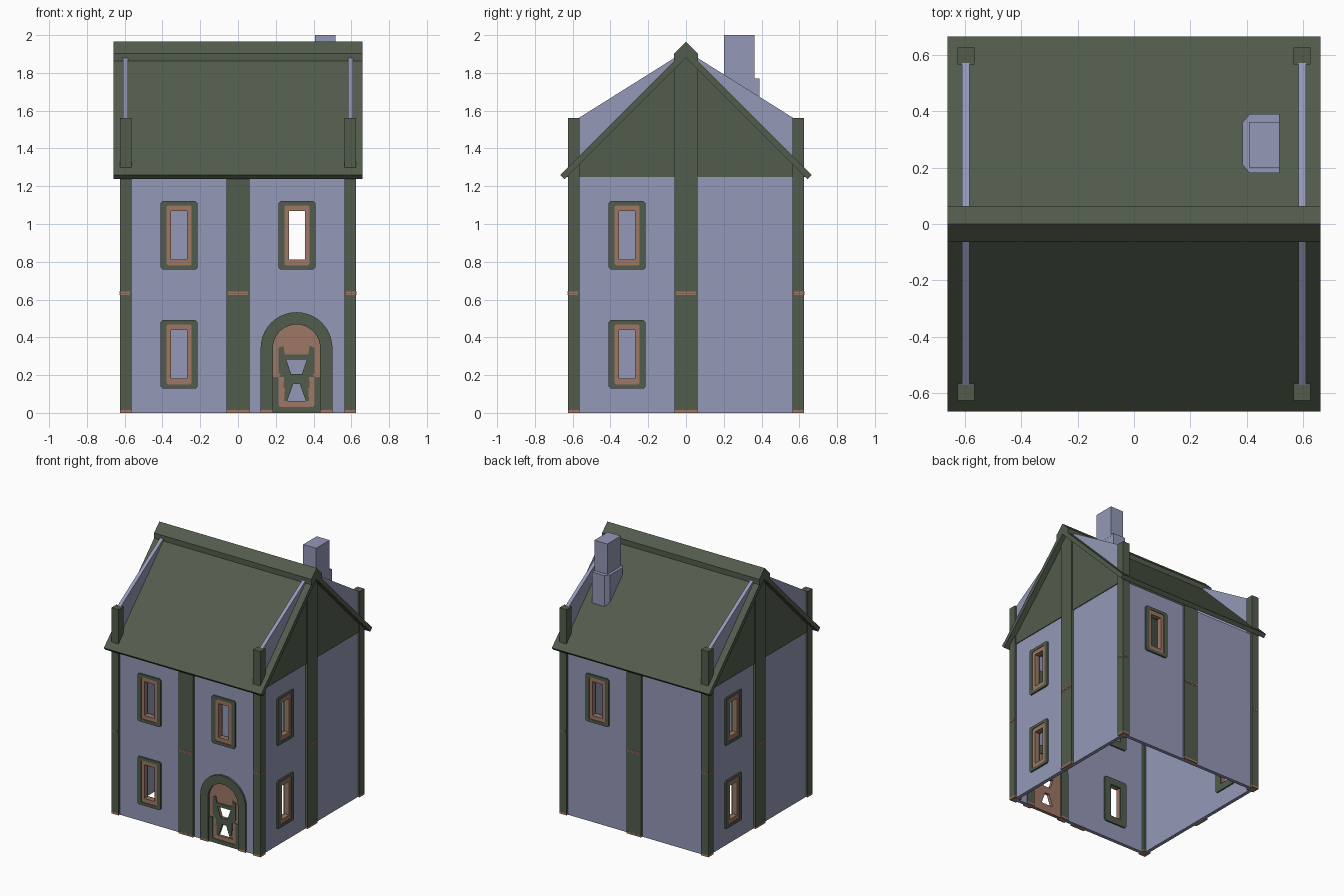
import bpy, bmesh, math

if "Cube" in bpy.data.objects:
    bpy.data.objects.remove(bpy.data.objects["Cube"])


def material(name, rgb):
    m = bpy.data.materials.new(name)
    lin = [(c / 255 / 12.92) if c < 10 else ((c / 255 + 0.055) / 1.055) ** 2.4 for c in rgb]
    m.diffuse_color = (*lin, 1)
    m.use_nodes = True
    m.node_tree.nodes["Principled BSDF"].inputs["Base Color"].default_value = m.diffuse_color
    return m


GREEN = material("dark green timber", (82, 92, 76))
PURPLE = material("lavender wall", (148, 152, 183))
TAN = material("stone band", (158, 153, 143))
RED = material("terracotta", (158, 119, 101))
BANDS = [0.28, 0.49, 0.90, 1.11, 1.53, 1.74]


def prism(name, loops, axis, lo, hi, mat):
    """Extrude filled 2D outlines (inner loops are holes) along an axis; mat None = striped wall."""
    cu = bpy.data.curves.new("profile", 'CURVE')
    cu.dimensions, cu.fill_mode, cu.extrude = '2D', 'BOTH', 0.5
    for loop in loops:
        s = cu.splines.new('POLY')
        s.points.add(len(loop) - 1)
        for p, (u, v) in zip(s.points, loop):
            p.co = (u, v, 0, 1)
        s.use_cyclic_u = True
    tmp = bpy.data.objects.new("profile", cu)
    bpy.context.collection.objects.link(tmp)
    dg = bpy.context.evaluated_depsgraph_get()
    me = bpy.data.meshes.new_from_object(tmp.evaluated_get(dg))
    bpy.data.objects.remove(tmp)
    bpy.data.curves.remove(cu)
    bm = bmesh.new()
    bm.from_mesh(me)
    for v in bm.verts:
        a, b, w = v.co.x, v.co.y, (lo if v.co.z < 0 else hi)
        v.co = {'x': (w, a, b), 'y': (a, w, b), 'z': (a, b, w)}[axis]
    bmesh.ops.remove_doubles(bm, verts=bm.verts, dist=1e-5)
    if mat is None:
        for z in BANDS:
            bmesh.ops.bisect_plane(bm, geom=bm.verts[:] + bm.edges[:] + bm.faces[:],
                                   plane_co=(0, 0, z), plane_no=(0, 0, 1))
    bmesh.ops.recalc_face_normals(bm, faces=bm.faces)
    for f in bm.faces:
        f.smooth = False
        z = f.calc_center_median().z
        f.material_index = sum(z > b for b in BANDS) % 2 if mat is None else 0
    bm.to_mesh(me)
    bm.free()
    me.materials.clear()
    for m in ([PURPLE, TAN] if mat is None else [mat]):
        me.materials.append(m)
    me.name = name
    ob = bpy.data.objects.new(name, me)
    bpy.context.collection.objects.link(ob)
    return ob


def rect(u, v, hu, hv, c=0.0):
    """Centred rectangle, optionally with chamfered corners."""
    if not c:
        return [(u - hu, v - hv), (u + hu, v - hv), (u + hu, v + hv), (u - hu, v + hv)]
    return [(u - hu + c, v - hv), (u + hu - c, v - hv), (u + hu, v - hv + c), (u + hu, v + hv - c),
            (u + hu - c, v + hv), (u - hu + c, v + hv), (u - hu, v + hv - c), (u - hu, v - hv + c)]


def box(name, x, y, z, mat):
    return prism(name, [[(x[0], y[0]), (x[1], y[0]), (x[1], y[1]), (x[0], y[1])]],
                 'z', z[0], z[1], mat)


def arch(cx, r, spring, n=20):
    pts = [(cx + r * math.cos(math.pi * i / n), spring + r * math.sin(math.pi * i / n))
           for i in range(n + 1)]
    return pts


# windows: wall name -> list of (position along wall, centre height)
UP, DOWN, W, DX = 0.94, 0.31, 0.312, 0.31
WINDOWS = {"front": [(-W, UP), (-W, DOWN), (W, UP)], "back": [(W, UP)],
           "left": [(W, UP), (W, DOWN)], "right": [(-W, UP), (-W, DOWN)]}
SIDES = {"front": ('y', -1), "back": ('y', 1), "left": ('x', -1), "right": ('x', 1)}

for side, (axis, s) in SIDES.items():
    # striped walls, the gable ends rising into parapets
    if side == "front":
        outline = [(-0.6, 0), (DX - 0.13, 0), (DX - 0.13, 0.475), (DX + 0.13, 0.475),
                   (DX + 0.13, 0), (0.6, 0), (0.6, 1.25), (-0.6, 1.25)]
    elif side == "back":
        outline = [(-0.6, 0), (0.6, 0), (0.6, 1.25), (-0.6, 1.25)]
    else:
        outline = [(-0.57, 0), (0.57, 0), (0.57, 1.56), (0.06, 1.88), (-0.06, 1.88), (-0.57, 1.56)]
    holes = [rect(u, z, 0.08, 0.168) for u, z in WINDOWS[side]]
    prism(side + "_wall", [outline] + holes, axis, s * 0.583, s * 0.61, None)
    # window frames
    for i, (u, z) in enumerate(WINDOWS[side]):
        n = f"{side}_window_{i}"
        prism(n + "_frame", [rect(u, z, 0.0975, 0.181, 0.01), rect(u, z, 0.067, 0.159, 0.008)],
              axis, s * 0.585, s * 0.622, GREEN)
        prism(n + "_casing", [rect(u, z, 0.067, 0.159, 0.008), rect(u, z, 0.042, 0.128)],
              axis, s * 0.585, s * 0.617, RED)
        prism(n + "_inner_frame", [rect(u, z, 0.0975, 0.181, 0.01), rect(u, z, 0.042, 0.128)],
              axis, s * 0.572, s * 0.585, GREEN)
    # middle post with terracotta foot and bands
    top = 1.25 if axis == 'y' else 1.88
    prism(side + "_middle_post", [rect(0, (top + 0.015) / 2, 0.06, (top - 0.015) / 2)],
          axis, s * 0.59, s * 0.625, GREEN)
    prism(side + "_middle_post_foot", [rect(0, 0.0075, 0.06, 0.0075)], axis, s * 0.585, s * 0.626, RED)
    for z in (0.628, 0.639):
        prism(side + "_middle_post_band", [rect(0, z, 0.053, 0.0035)], axis, s * 0.6, s * 0.627, RED)

# corner posts
for sx in (-1, 1):
    for sy in (-1, 1):
        xs, ys = (sx * 0.565, sx * 0.625), (sy * 0.565, sy * 0.625)
        box("corner_post", xs, ys, (0.015, 1.56), GREEN)
        box("corner_post_foot", xs, ys, (0, 0.015), RED)
        for z in (0.628, 0.639):
            box("corner_post_band", (sx * 0.571, sx * 0.619), (sy * 0.57, sy * 0.627),
                (z - 0.0035, z + 0.0035), RED)
            box("corner_post_band", (sx * 0.57, sx * 0.627), (sy * 0.571, sy * 0.619),
                (z - 0.0035, z + 0.0035), RED)
    # gable boarding under the roof ends
    prism("gable", [[(-0.635, 1.25), (0.635, 1.25), (0, 1.885)]], 'x', sx * 0.6, sx * 0.616, GREEN)

# roof and ridge cap
prism("roof", [[(0.665, 1.26), (0, 1.925), (-0.665, 1.26), (-0.6425, 1.2375),
                (0, 1.88), (0.6425, 1.2375)]], 'x', -0.66, 0.66, GREEN)
prism("ridge_cap", [[(0.063, 1.86), (0.063, 1.903), (0, 1.965), (-0.063, 1.903),
                     (-0.063, 1.86), (0, 1.9)]], 'x', -0.66, 0.66, GREEN)

# chimney
prism("chimney_base", [[(0.515, 0.18), (0.515, 0.39), (0.41, 0.39), (0.385, 0.36),
                        (0.385, 0.21), (0.41, 0.18)]], 'z', 1.48, 1.77, None)
box("chimney_stack", (0.407, 0.516), (0.2, 0.362), (1.76, 2.0), None)

# arched door surround, with terracotta feet
outer, inner = arch(DX, 0.19, 0.343), arch(DX, 0.125, 0.343)
prism("door_surround", [[(DX + 0.19, 0.015)] + outer + [(DX - 0.19, 0.015), (DX - 0.125, 0.015)]
                        + inner[::-1] + [(DX + 0.125, 0.015)]], 'y', -0.575, -0.624, GREEN)
for s in (-1, 1):
    prism("door_surround_foot", [rect(DX + s * 0.1575, 0.0075, 0.0325, 0.0075)],
          'y', -0.575, -0.624, RED)

# door leaf with two cut-outs and raised green tracery
upper_hole = [(DX - 0.055, 0.282), (DX + 0.055, 0.282), (DX + 0.028, 0.205), (DX - 0.028, 0.205)]
lower_hole = [(DX - 0.05, 0.062), (DX + 0.05, 0.062), (DX + 0.018, 0.152), (DX - 0.018, 0.152)]
prism("door_leaf", [[(DX + 0.125, 0)] + inner + [(DX - 0.125, 0)], upper_hole, lower_hole],
      'y', -0.585, -0.605, RED)
half = [(0.066, 0.03), (0.066, 0.05), (0.066, 0.062), (0.05, 0.062), (0.066, 0.19),
        (0.095, 0.21), (0.095, 0.345), (0.07, 0.355), (0.062, 0.31)]
tracery = [(DX + u, z) for u, z in half[4:]] + [(DX - u, z) for u, z in reversed(half[4:])]
tracery += [(DX - 0.07, 0.13), (DX - 0.018, 0.155), (DX + 0.018, 0.155), (DX + 0.07, 0.13)]
prism("door_tracery", [tracery, upper_hole], 'y', -0.6, -0.611, GREEN)
prism("door_lower_border", [rect(DX, 0.095, 0.125, 0.095), rect(DX, 0.115, 0.095, 0.085, 0.01)],
      'y', -0.6, -0.61, GREEN)
for s in (-1, 1):
    prism("door_lower_brace", [[(DX + s * 0.05, 0.062), (DX + s * 0.018, 0.152),
                                (DX + s * 0.06, 0.152), (DX + s * 0.066, 0.062)]],
          'y', -0.6, -0.609, GREEN)
